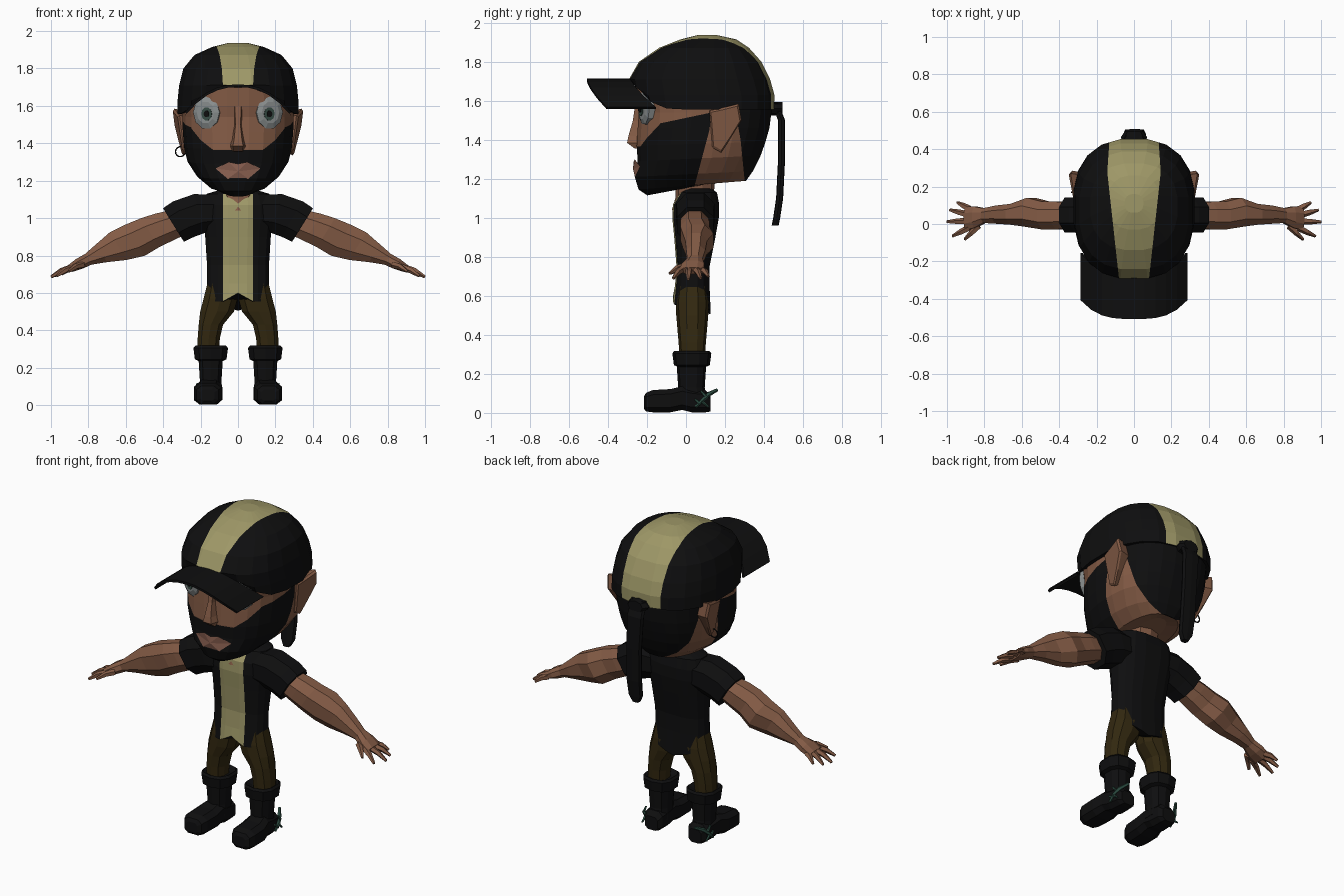
import bpy, bmesh, math
from mathutils import Vector

if "Cube" in bpy.data.objects:
    bpy.data.objects.remove(bpy.data.objects["Cube"])

COLOURS = {
    "skin": (.23, .105, .06), "black": (.0045, .0045, .0048), "cream": (.34, .31, .135),
    "brown": (.032, .021, .005), "eye_grey": (.25, .27, .27), "iris_green": (.04, .075, .062),
    "spur_green": (.026, .075, .055), "lip": (.25, .115, .08)}
MATS = {}
for key, rgb in COLOURS.items():
    MATS[key] = bpy.data.materials.new(key)
    MATS[key].diffuse_color = (*rgb, 1)


def finish(name, bm, *mats):
    bmesh.ops.recalc_face_normals(bm, faces=bm.faces[:])
    me = bpy.data.meshes.new(name)
    bm.to_mesh(me)
    bm.free()
    for m in mats:
        me.materials.append(MATS[m])
    ob = bpy.data.objects.new(name, me)
    bpy.context.collection.objects.link(ob)
    return ob


def ring(c, u, v, hu, hv, n=8, p=2.0, turn=0.0):
    """Superellipse section around c, spanned by directions u and v."""
    pts = []
    for i in range(n):
        a = 2 * math.pi * i / n + turn
        cu, sv = math.cos(a), math.sin(a)
        pts.append(Vector(c) + Vector(u) * hu * math.copysign(abs(cu) ** (2 / p), cu)
                   + Vector(v) * hv * math.copysign(abs(sv) ** (2 / p), sv))
    return pts


def loft(rings):
    bm = bmesh.new()
    rows = [[bm.verts.new(p) for p in r] for r in rings]
    n = len(rows[0])
    for a, b in zip(rows, rows[1:]):
        for i in range(n):
            bm.faces.new((a[i], a[(i + 1) % n], b[(i + 1) % n], b[i]))
    bm.faces.new(rows[0])
    bm.faces.new(rows[-1])
    return bm


def level(z, w, yf, yb, n=20, p=2.5, cx=0.0):
    """Horizontal section: half width w, from yf to yb."""
    return ring((cx, (yf + yb) / 2, z), (1, 0, 0), (0, 1, 0), w, (yb - yf) / 2, n, p, math.pi / n)


def cut(bm, co, no):
    bmesh.ops.bisect_plane(bm, geom=bm.verts[:] + bm.edges[:] + bm.faces[:], dist=1e-5,
                           plane_co=co, plane_no=no)


def inside(poly, y, z):
    hit = False
    for (y0, z0), (y1, z1) in zip(poly, poly[1:] + poly[:1]):
        if (z0 > z) != (z1 > z) and y < (y1 - y0) * (z - z0) / (z1 - z0) + y0:
            hit = not hit
    return hit


def tube(name, pts, radii, mat, n=6):
    """Tapered round limb along points."""
    pts = [Vector(p) for p in pts]
    rings = []
    for i, p in enumerate(pts):
        d = (pts[min(i + 1, len(pts) - 1)] - pts[max(i - 1, 0)]).normalized()
        u = d.cross(Vector((0, 0, 1)) if abs(d.z) < .9 else Vector((0, 1, 0))).normalized()
        rings.append(ring(p, u, d.cross(u), radii[i], radii[i], n))
    return finish(name, loft(rings), mat)


# Head, with beard and hair cut into the surface
head_rings = []
for zf, zb, w, yf, yb in [(1.115, 1.20, .08, -.2, .25), (1.145, 1.19, .15, -.245, .31),
                          (1.21, 1.24, .22, -.265, .345), (1.29, 1.32, .272, -.25, .385),
                          (1.37, 1.39, .29, -.255, .41), (1.46, 1.46, .297, -.25, .43),
                          (1.54, 1.54, .3, -.245, .44), (1.6, 1.6, .303, -.255, .445),
                          (1.72, 1.72, .29, -.26, .42)]:
    r = level(0, w, yf, yb, 24)
    for p in r:
        p.z = zf + (zb - zf) * (p.y - yf) / (yb - yf)
    head_rings.append(r)
beard = [(-.4, 1.365), (-.235, 1.365), (-.2, 1.41), (-.13, 1.485), (.13, 1.54), (.12, 1.45), (0, 1.0), (-.4, 1.0)]
hair = [(.31, 1.1), (.28, 1.4), (.24, 1.62), (.6, 1.62), (.6, 1.1)]
bm = loft(head_rings)
for a, b in list(zip(beard, beard[1:]))[:6] + list(zip(hair, hair[1:]))[:2]:
    cut(bm, (0, *a), (0, b[1] - a[1], a[0] - b[0]))
for f in bm.faces:
    c = f.calc_center_median()
    f.material_index = int(inside(beard, c.y, c.z) or inside(hair, c.y, c.z))
finish("head", bm, "skin", "black")

# Nose and lips
finish("nose", loft([[Vector((-w, -.2, z)), Vector((-w * .5, y, z)), Vector((w * .5, y, z)), Vector((w, -.2, z))]
                     for z, w, y in [(1.355, .045, -.262), (1.385, .055, -.302), (1.42, .042, -.295),
                                     (1.5, .026, -.272), (1.6, .035, -.258)]]), "skin")
bm = bmesh.new()
lip = [(-.12, 1.265), (-.05, 1.3), (0, 1.29), (.05, 1.3), (.12, 1.265), (.055, 1.21), (-.055, 1.21)]
mid = bm.verts.new((0, -.272, 1.25))
vs = [bm.verts.new((x, -.268 + 2.2 * x * x, z)) for x, z in lip]
for i in range(len(vs)):
    bm.faces.new((mid, vs[i], vs[(i + 1) % len(vs)]))
finish("lips", bm, "lip")

# Cap crown with a centre stripe; its front hem arches over the forehead
def arch(x):
    return 1.555 + .145 * (1 - min(1, abs(x) / .28) ** 2.3)


cap_rings = []
for i, (z, w, yf, yb) in enumerate([(1.56, .29, -.24, .43), (1.555, .328, -.27, .455), (1.63, .326, -.285, .457),
                                    (1.71, .318, -.295, .435), (1.8, .295, -.245, .39), (1.872, .235, -.14, .325),
                                    (1.915, .14, -.03, .26), (1.937, .05, .06, .16)]):
    r = level(z, w, yf, yb, 20)
    for p in r:
        if p.y < -.05:
            p.z = max(p.z, arch(p.x) + .006 * i)
    cap_rings.append(r)
bm = loft(cap_rings)
for s in (1, -1):
    cut(bm, (s * .1125, 0, 0), (s, -.11, 0))
    cut(bm, (s * .145, .25, 0), (s, .07, 0))
for f in bm.faces:
    c = f.calc_center_median()
    f.material_index = int(abs(c.x) < min(.1125 + .11 * c.y, .163 - .07 * c.y) and c.z > 1.585
                           and f.normal.z > -.5)
finish("cap", bm, "black", "cream")

# Curved brim
bm = bmesh.new()
rows = []
for i in range(11):
    x = -.28 + .056 * i
    t = abs(x) / .28
    y_in, y_out = -.285 + .13 * t ** 3, -.508 + .1 * t ** 3.2
    rows.append([bm.verts.new((x, y_in + (y_out - y_in) * k / 2, arch(x) + .008)) for k in range(3)])
for a, b in zip(rows, rows[1:]):
    for k in range(2):
        bm.faces.new((a[k], a[k + 1], b[k + 1], b[k]))
mod = finish("brim", bm, "black").modifiers.new("thickness", "SOLIDIFY")
mod.thickness, mod.offset = .014, 0

# Knot and hanging cloth tail behind the cap
finish("knot", loft([ring((0, y, 1.56), (1, 0, 0), (0, 0, 1), h, .035, 8) for y, h in
                     [(.42, .06), (.465, .07), (.495, .05)]]), "black")
finish("cloth_tail", loft([ring((x, y, z), (1, 0, 0), (0, 1, 0), w, .018, 8, 4) for x, y, z, w in
                           [(0, .455, 1.59, .05), (0, .49, 1.5, .055), (.01, .49, 1.3, .05),
                            (.015, .48, 1.1, .05), (.015, .465, 1.0, .045), (.015, .457, .96, .02)]]), "black")

# Neck
finish("neck", loft([level(1.04, .075, -.073, .12, 10), level(1.1, .085, -.055, .14, 10),
                     level(1.2, .1, -.05, .15, 10)]), "skin")

# Shirt with a front stripe and pointed hem
body = [level(*r, 16, 2.6) for r in [(.555, .17, -.068, .128), (.65, .168, -.058, .122), (.75, .168, -.05, .122),
                                     (.9, .178, -.062, .152), (1.0, .19, -.072, .17), (1.07, .19, -.068, .172),
                                     (1.13, .17, -.03, .16), (1.15, .1, .0, .13)]]
bm = loft(body)
for x in (-.08, 0, .08):
    cut(bm, (x, 0, 0), (1, 0, 0))
for v in bm.verts:
    if v.co.z < .56:
        v.co.z += max(0, .045 * (1 - abs(v.co.x) / .08)) if v.co.y < .03 else -.05 * (1 - abs(v.co.x) / .17)
bm.normal_update()
for f in bm.faces:
    c = f.calc_center_median()
    f.material_index = int(abs(c.x) < .08 and c.y < 0 and c.z > .57 and abs(f.normal.z) < .75 and c.z < 1.11)
finish("shirt", bm, "black", "cream")

for s, side in ((1, "left"), (-1, "right")):
    # Eye with iris and pupil, turned outwards
    turn = math.radians(22) * s
    u, n = Vector((math.cos(turn), math.sin(turn), 0)), Vector((math.sin(turn), -math.cos(turn), 0))
    up = Vector((0, 0, 1))
    c = Vector((s * .163, -.2, 1.565))
    for part, mat, at, secs in [
            ("eye", "eye_grey", c, [(-.03, .08, .092), (.018, .076, .089), (.03, .05, .06)]),
            ("iris", "iris_green", c + u * s * -.008 - up * .008, [(.026, .03, .036), (.034, .03, .036)]),
            ("pupil", "black", c + u * s * -.008 - up * .008, [(.03, .015, .018), (.038, .015, .018)])]:
        finish(f"{side}_{part}", loft([ring(at + n * d, u, up, a, b, 10) for d, a, b in secs]), mat)

    # Ear
    ear = [(.12, 1.55), (.19, 1.565), (.27, 1.585), (.285, 1.5), (.23, 1.41), (.18, 1.335), (.135, 1.36)]
    finish(f"{side}_ear", loft([[Vector((s * (.26 if k == 0 else .272 + .14 * (y - .12) + .14 * (z - 1.33) + .01 * k),
                                         .2 + (y - .2) * g, 1.46 + (z - 1.46) * g)) for y, z in ear]
                                for k, g in enumerate((.85, 1, .9))]), "skin")

    # Sleeve and arm
    d = Vector((s * .85, 0, -.53))
    v = Vector((s * .53, 0, .85))
    finish(f"{side}_sleeve", loft([ring((s * x, .048, z), w, (0, 1, 0), h, hy, 8, 2.3, math.pi / 8)
                                   for x, z, h, hy, w in [(.12, 1.03, .1, .1, up), (.205, 1.025, .12, .105, (v + up) / 2),
                                                          (.29, .995, .118, .1, v), (.345, .963, .113, .1, v)]]), "black")
    finish(f"{side}_arm", loft([ring((s * x, cy, z), v, (0, 1, 0), h, hy, 8, 2.2, math.pi / 8)
                                for x, z, h, hy, cy in [(.3, .985, .08, .07, .045), (.4, .95, .092, .08, .045),
                                                        (.47, .922, .098, .08, .045), (.55, .882, .105, .084, .062),
                                                        (.64, .85, .093, .06, .052), (.73, .812, .06, .052, .05),
                                                        (.8, .78, .036, .042, .045), (.85, .755, .033, .062, .036),
                                                        (.9, .729, .022, .066, .03)]]), "skin")
    # Fingers and thumb
    for i, (x0, y0, x1, y1, z1) in enumerate([(.88, .08, .945, .115, .7), (.89, .05, .985, .075, .69),
                                              (.89, .015, 1.0, .012, .685), (.88, -.02, .97, -.065, .69),
                                              (.83, -.01, .905, -.083, .715)]):
        z0 = .735 if i < 4 else .75
        tube(f"{side}_finger_{i + 1}", [(s * x0, y0, z0), (s * (x0 + x1) / 2, (y0 + y1) / 2, (z0 + z1) / 2 + .008),
                                        (s * x1, y1, z1)], (.019, .016, .008), "skin", 5)

    # Trouser leg
    finish(f"{side}_trouser_leg", loft([level(z, w, .032 - h, .032 + h, 10, 2.3, s * cx) for z, cx, w, h in
                                        [(.68, .085, .075, .07), (.57, .093, .095, .085), (.5, .112, .094, .082),
                                         (.43, .145, .068, .076), (.36, .156, .062, .07), (.29, .16, .06, .065)]]), "brown")
    # Boot: cuff, shaft, foot
    finish(f"{side}_boot_cuff", loft([level(z, w, .03 - h, .03 + h, 10, 2.6, s * .146) for z, w, h in
                                      [(.235, .065, .07), (.245, .088, .092), (.305, .096, .1), (.318, .085, .09),
                                       (.3, .055, .06)]]), "black")
    finish(f"{side}_boot_shaft", loft([level(z, w, .028 - h, .028 + h, 10, 2.5, s * .146) for z, w, h in
                                       [(.06, .064, .08), (.13, .06, .068), (.25, .068, .076)]]), "black")
    finish(f"{side}_boot_foot", loft([ring((s * cx, y, (lo + hi) / 2), (1, 0, 0), up, w, (hi - lo) / 2, 8, 3.2, math.pi / 8)
                                      for y, cx, w, lo, hi in [(.125, .148, .045, .005, .09), (.1, .148, .062, 0, .12),
                                                               (.03, .15, .068, 0, .13), (-.02, .154, .07, .012, .14),
                                                               (-.08, .16, .08, 0, .125), (-.17, .162, .078, 0, .12),
                                                               (-.205, .163, .062, .005, .105),
                                                               (-.216, .163, .04, .02, .085)]]), "black")
    # Branching spur on the outer heel
    x = s * .218
    tube(f"{side}_spur", [(x, .05, .03), (x, .085, .065), (s * .2, .115, .095), (s * .17, .16, .118)],
         (.007, .01, .012, .008), "spur_green", 5)
    for i, (y0, z0, y1, z1) in enumerate([(.08, .06, .115, .03), (.07, .05, .045, .07), (.1, .085, .075, .115)]):
        tube(f"{side}_spur_branch_{i + 1}", [(x, y0, z0), (x, y1, z1)], (.009, .005), "spur_green", 5)

# Earring
bpy.ops.mesh.primitive_torus_add(major_segments=14, minor_segments=5, major_radius=.026, minor_radius=.004,
                                 location=(-.308, .17, 1.355), rotation=(math.pi / 2, 0, 0))
bpy.context.object.name = "earring"
bpy.context.object.data.materials.append(MATS["black"])

for m in bpy.data.materials:
    if m.users and not m.is_grease_pencil:
        m.use_nodes = True
        m.node_tree.nodes["Principled BSDF"].inputs["Base Color"].default_value = m.diffuse_color
